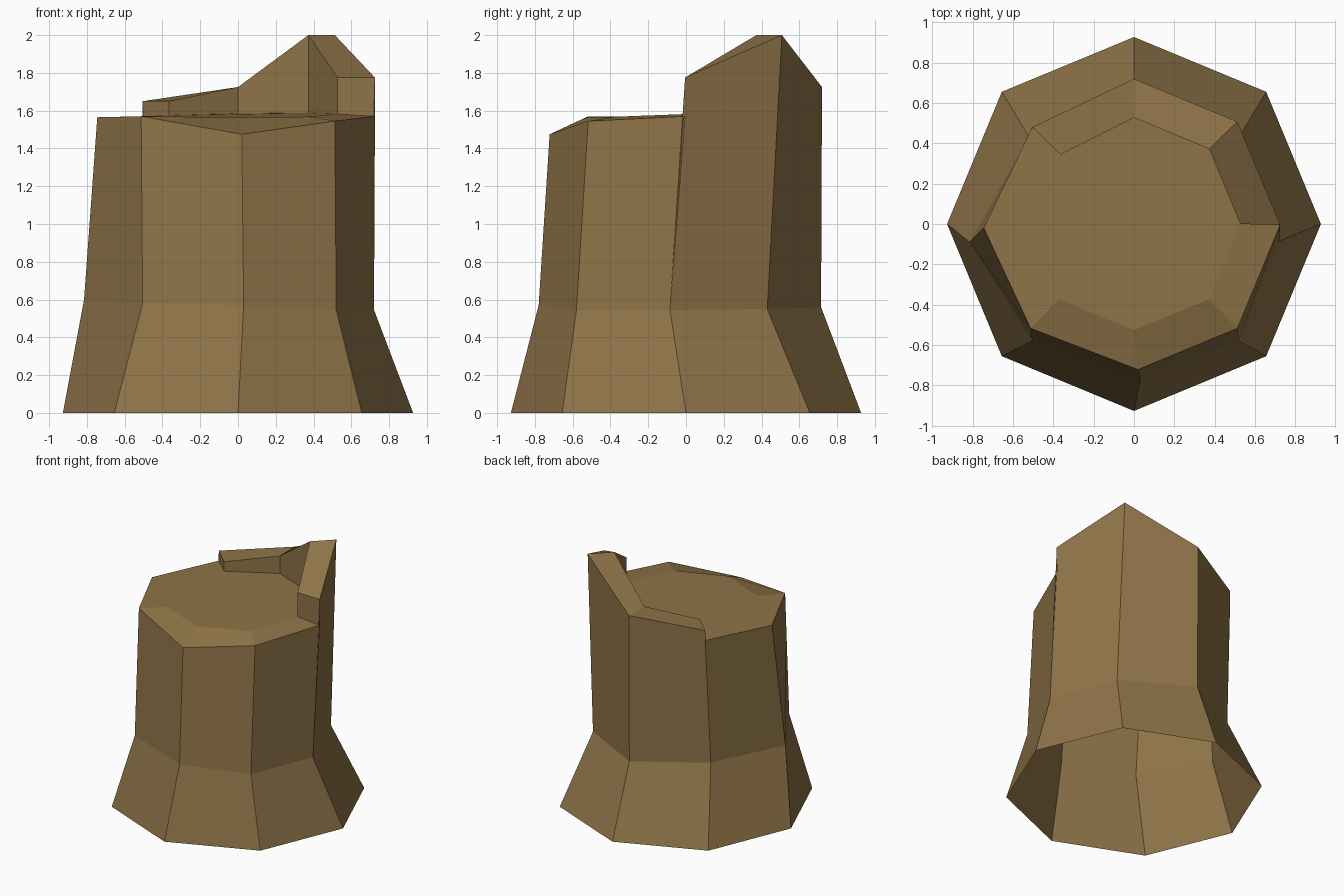
import bpy, math

if "Cube" in bpy.data.objects:
    bpy.data.objects.remove(bpy.data.objects["Cube"])

mat = bpy.data.materials.new("bark brown")
mat.diffuse_color = (0.275, 0.175, 0.065, 1)
mat.use_nodes = True
mat.node_tree.nodes["Principled BSDF"].inputs["Base Color"].default_value = mat.diffuse_color


def ring(radius, heights, dy=0.0):
    """Eight points round the trunk, starting at +x and going counter-clockwise."""
    return [(radius * math.cos(i * math.pi / 4),
             radius * math.sin(i * math.pi / 4) + dy, h)
            for i, h in enumerate(heights)]


def make(name, faces):
    """Build an object from polygons given as point tuples, welding equal points."""
    index, polys = {}, []
    for f in faces:
        polys.append([index.setdefault(p, len(index)) for p in f])
    me = bpy.data.meshes.new(name)
    me.from_pydata(list(index), [], polys)
    me.materials.append(mat)
    ob = bpy.data.objects.new(name, me)
    bpy.context.collection.objects.link(ob)
    return ob


# Rings: flared foot, waist, outer cut edge, inner cut edge
foot = ring(0.927, [0] * 8)
waist = [(0.72, -0.085, 0.545), (0.52, 0.43, 0.55), (0, 0.715, 0.56), (-0.52, 0.43, 0.58),
         (-0.815, -0.09, 0.60), (-0.505, -0.58, 0.58), (0.03, -0.78, 0.57), (0.52, -0.58, 0.545)]
edge = ring(0.725, [1.57, 1.58, 1.58, 1.57, 1.565, 1.57, 1.475, 1.545], -0.005)
edge[3] = (-0.505, 0.48, 1.57)
edge[4] = (-0.745, -0.02, 1.565)
edge[6] = (0.02, -0.722, 1.475)
inner = ring(0.527, [1.582, 1.588, 1.585, 1.575, 1.57, 1.562, 1.565, 1.568])
inner[3] = (-0.365, 0.345, 1.575)

# Torn rim left standing along the back: three wall segments, four posts
rim_heights = [1.775, 2.0, 1.725, 1.65]
rim_out = [(x, y, h) for (x, y, _), h in zip(edge, rim_heights)]
rim_in = [(x, y, h) for (x, y, _), h in zip(inner, rim_heights)]

bark, top, rim = [], [inner], []
for i in range(8):
    j = (i + 1) % 8
    bark.append((foot[i], foot[j], waist[j], waist[i]))
    if i < 3:
        bark.append((waist[i], waist[j], rim_out[j], rim_out[i]))
        rim.append((rim_out[i], rim_out[j], rim_in[j], rim_in[i]))
        rim.append((rim_in[i], rim_in[j], inner[j], inner[i]))
    else:
        bark.append((waist[i], waist[j], edge[j], edge[i]))
        top.append((edge[i], edge[j], inner[j], inner[i]))

# Broken ends of the rim
rim.append((edge[0], rim_out[0], rim_in[0], inner[0]))
rim.append((inner[3], rim_in[3], rim_out[3], edge[3]))

make("bark_sides", bark)
make("cut_top", top)
make("torn_rim", rim)
